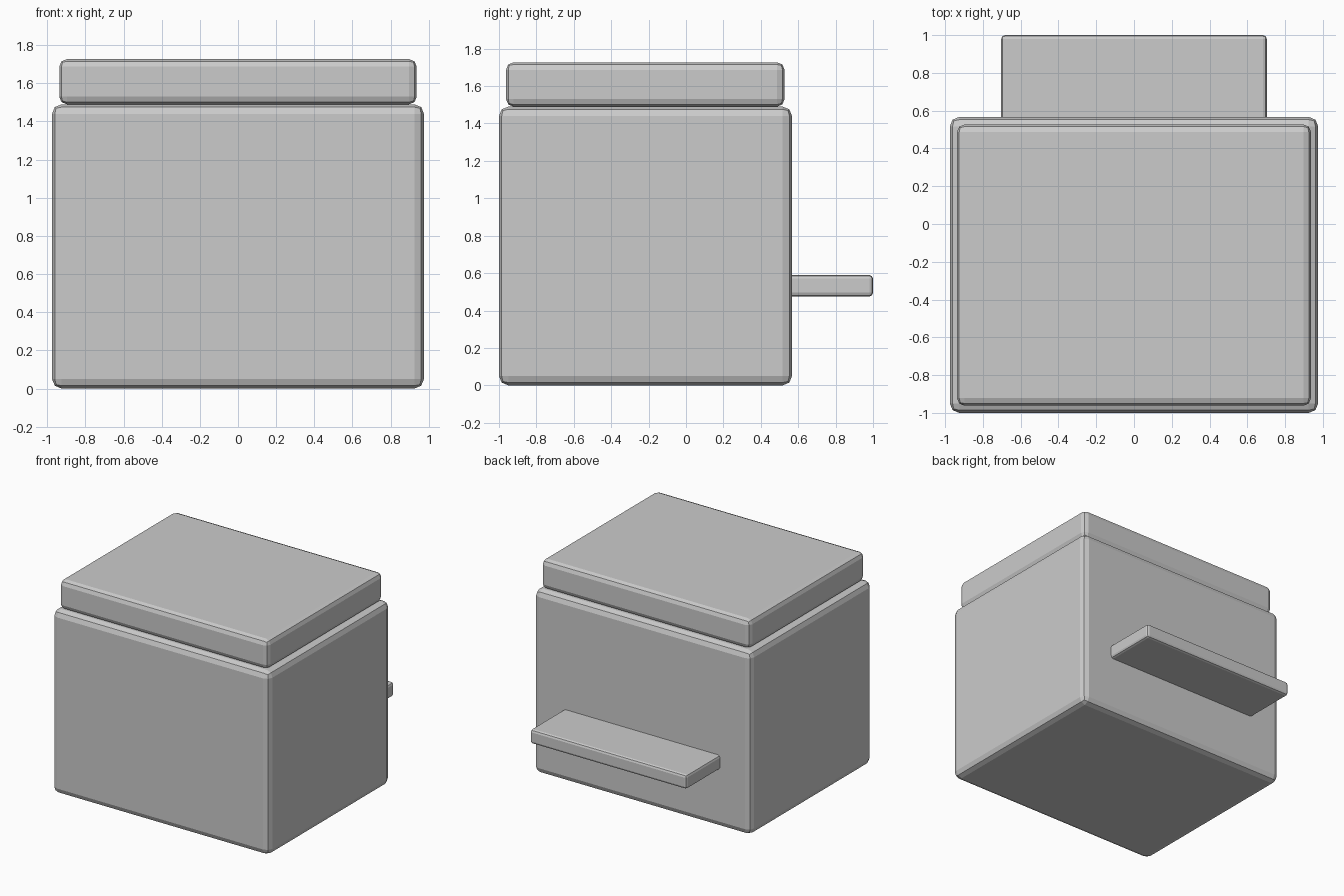
import bpy

if "Cube" in bpy.data.objects:
    bpy.data.objects.remove(bpy.data.objects["Cube"])


def rounded_box(name, lo, hi, bevel):
    """Box between two corners with a two-segment edge bevel."""
    bpy.ops.mesh.primitive_cube_add(
        size=1, location=[(a + b) / 2 for a, b in zip(lo, hi)])
    ob = bpy.context.object
    ob.name = name
    ob.scale = [b - a for a, b in zip(lo, hi)]
    bpy.ops.object.transform_apply(location=False, rotation=False, scale=True)
    mod = ob.modifiers.new("edge_bevel", "BEVEL")
    mod.width = bevel
    mod.segments = 2
    return ob


# Main box, standing on the ground
rounded_box("body", (-0.975, -1.0, 0.0), (0.975, 0.567, 1.49), 0.05)
# Slightly inset slab on top
rounded_box("lid", (-0.937, -0.962, 1.49), (0.937, 0.527, 1.727), 0.04)
# Ledge sticking out of the back
rounded_box("back_ledge", (-0.703, 0.5, 0.475), (0.703, 1.0, 0.59), 0.02)
